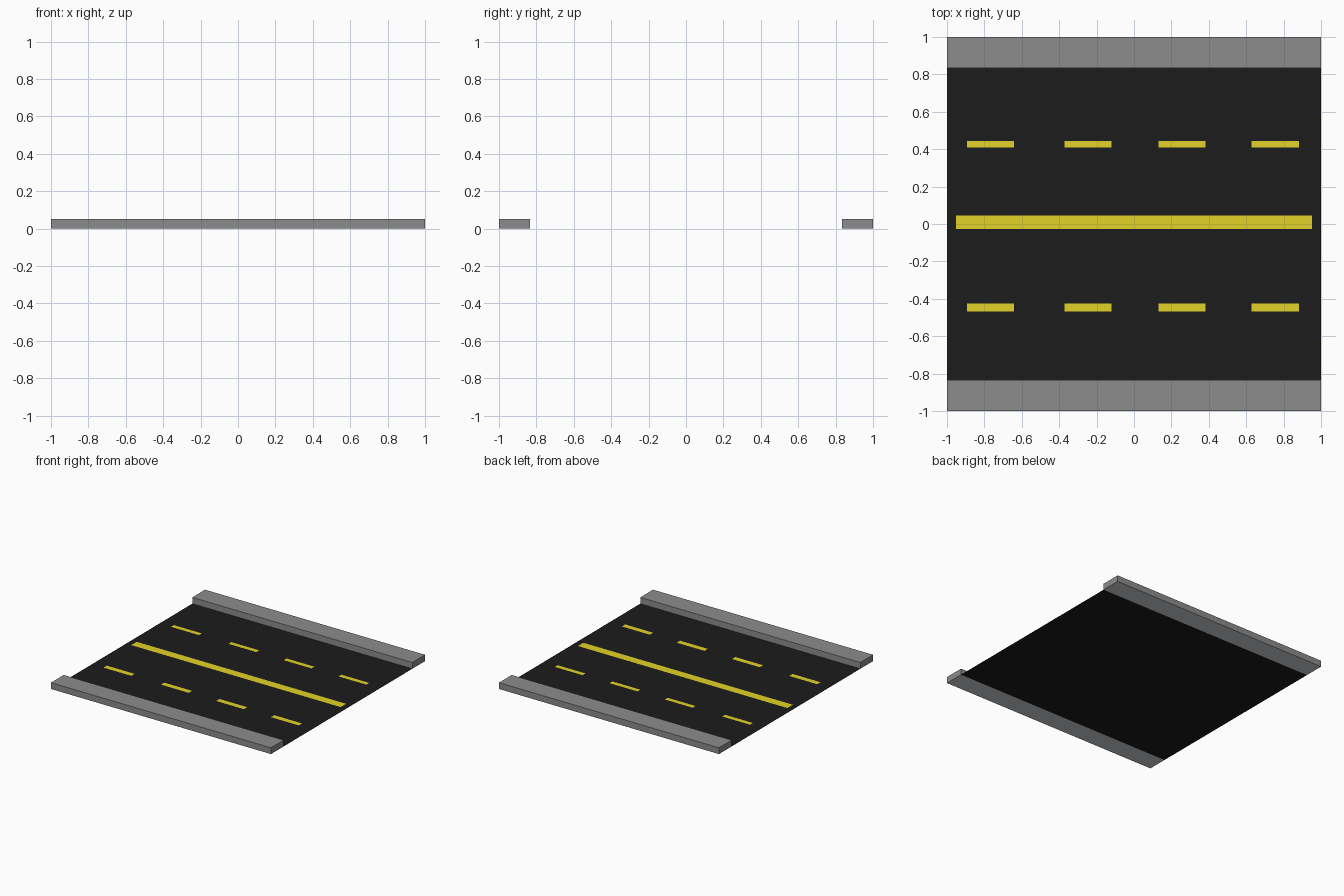
import bpy

if "Cube" in bpy.data.objects:
    bpy.data.objects.remove(bpy.data.objects["Cube"])

CURB_IN, CURB_TOP = 0.835, 0.052


def material(name, rgb):
    m = bpy.data.materials.new(name)
    m.diffuse_color = (*rgb, 1.0)
    m.use_nodes = True
    m.node_tree.nodes["Principled BSDF"].inputs["Base Color"].default_value = m.diffuse_color
    return m


asphalt = material("asphalt black", (0.0115, 0.0115, 0.0115))
concrete = material("concrete grey", (0.262, 0.262, 0.262))
pale = material("pale underside grey", (0.62, 0.64, 0.66))
paint = material("paint yellow", (0.77, 0.65, 0.021))


def sheet(name, x0, x1, y0, y1, z, mat):
    """Flat upward-facing rectangle."""
    bpy.ops.mesh.primitive_plane_add(size=1, location=((x0 + x1) / 2, (y0 + y1) / 2, z))
    ob = bpy.context.object
    ob.name = name
    ob.scale = (x1 - x0, y1 - y0, 1)
    ob.data.materials.append(mat)


# road surface
sheet("road_surface", -1, 1, -CURB_IN, CURB_IN, 0, asphalt)

# raised kerbs along both sides, paler underneath
for label, s in (("front", -1), ("back", 1)):
    bpy.ops.mesh.primitive_cube_add(size=1, location=(0, s * (1 + CURB_IN) / 2, CURB_TOP / 2))
    kerb = bpy.context.object
    kerb.name = label + "_kerb"
    kerb.scale = (2, 1 - CURB_IN, CURB_TOP)
    kerb.data.materials.append(concrete)
    kerb.data.materials.append(pale)
    for face in kerb.data.polygons:
        face.material_index = 1 if face.normal.z < -0.5 else 0

# solid centre line
sheet("centre_line", -0.953, 0.951, -0.026, 0.045, 0.001, paint)

# dashed lane lines
for label, y0, y1 in (("front", -0.469, -0.426), ("back", 0.408, 0.445)):
    for i, x in enumerate((-0.768, -0.246, 0.256, 0.754)):
        sheet(f"{label}_lane_dash_{i + 1}", x - 0.126, x + 0.127, y0, y1, 0.001, paint)
